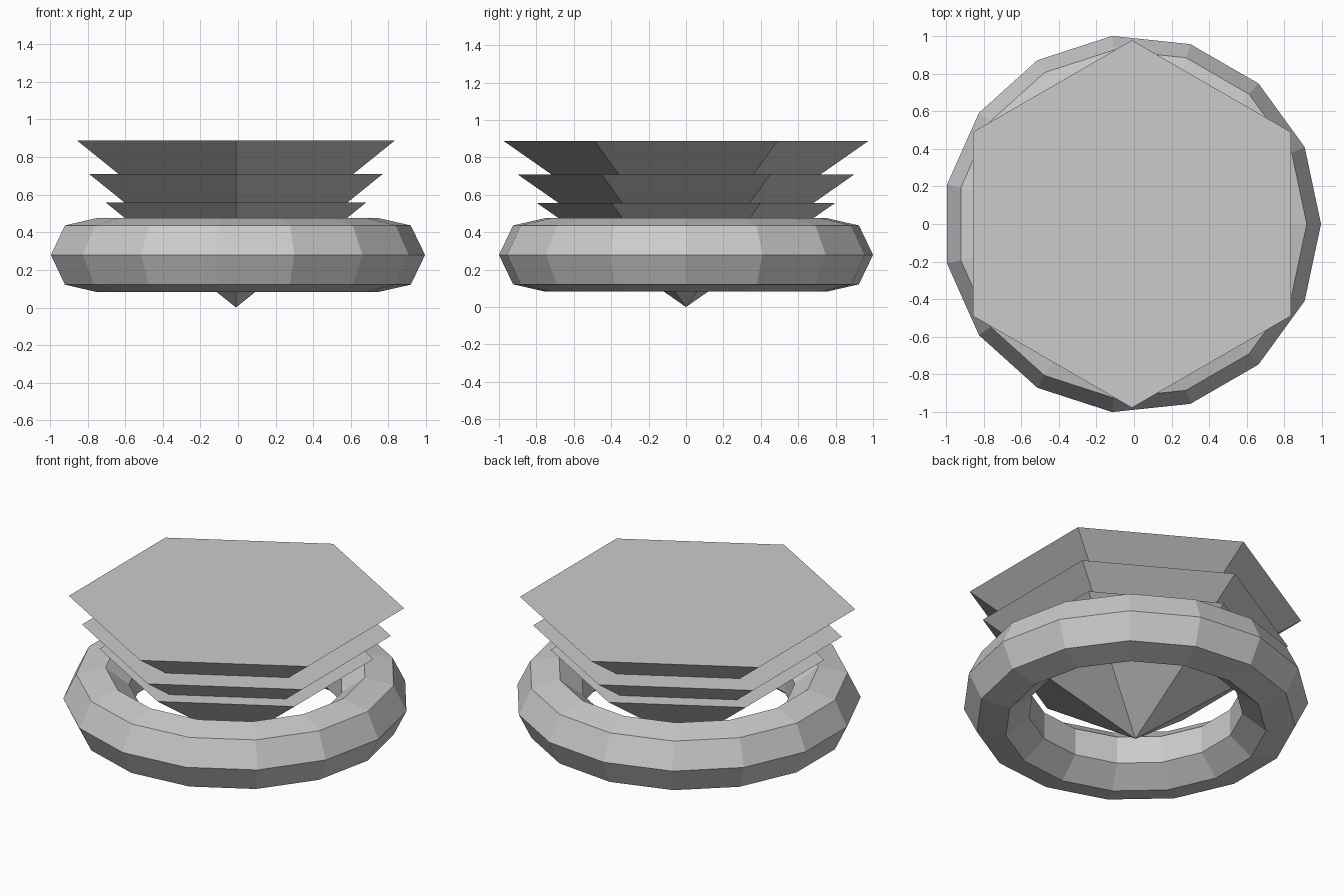
import bpy

if "Cube" in bpy.data.objects:
    bpy.data.objects.remove(bpy.data.objects["Cube"])

CX = -0.011  # shared axis; odd-sided ring is centred by its bounds

# Low-poly ring around the base
bpy.ops.mesh.primitive_torus_add(
    major_segments=15, minor_segments=7,
    major_radius=0.8044, minor_radius=0.2011,
    location=(CX, 0, 0.279))
bpy.context.object.name = "ring"


def inverted_cone(name, radius, top_z):
    """Six-sided cone, point down, all tiers sharing one slope."""
    depth = radius * 0.698
    bpy.ops.mesh.primitive_cone_add(
        vertices=6, radius1=0, radius2=radius, depth=depth,
        end_fill_type='NGON', location=(CX, 0, top_z - depth / 2))
    bpy.context.object.name = name


# Three stacked tiers, widening upward
inverted_cone("lower_tier", 0.798, 0.557)
inverted_cone("middle_tier", 0.90, 0.709)
inverted_cone("upper_tier", 0.977, 0.889)
